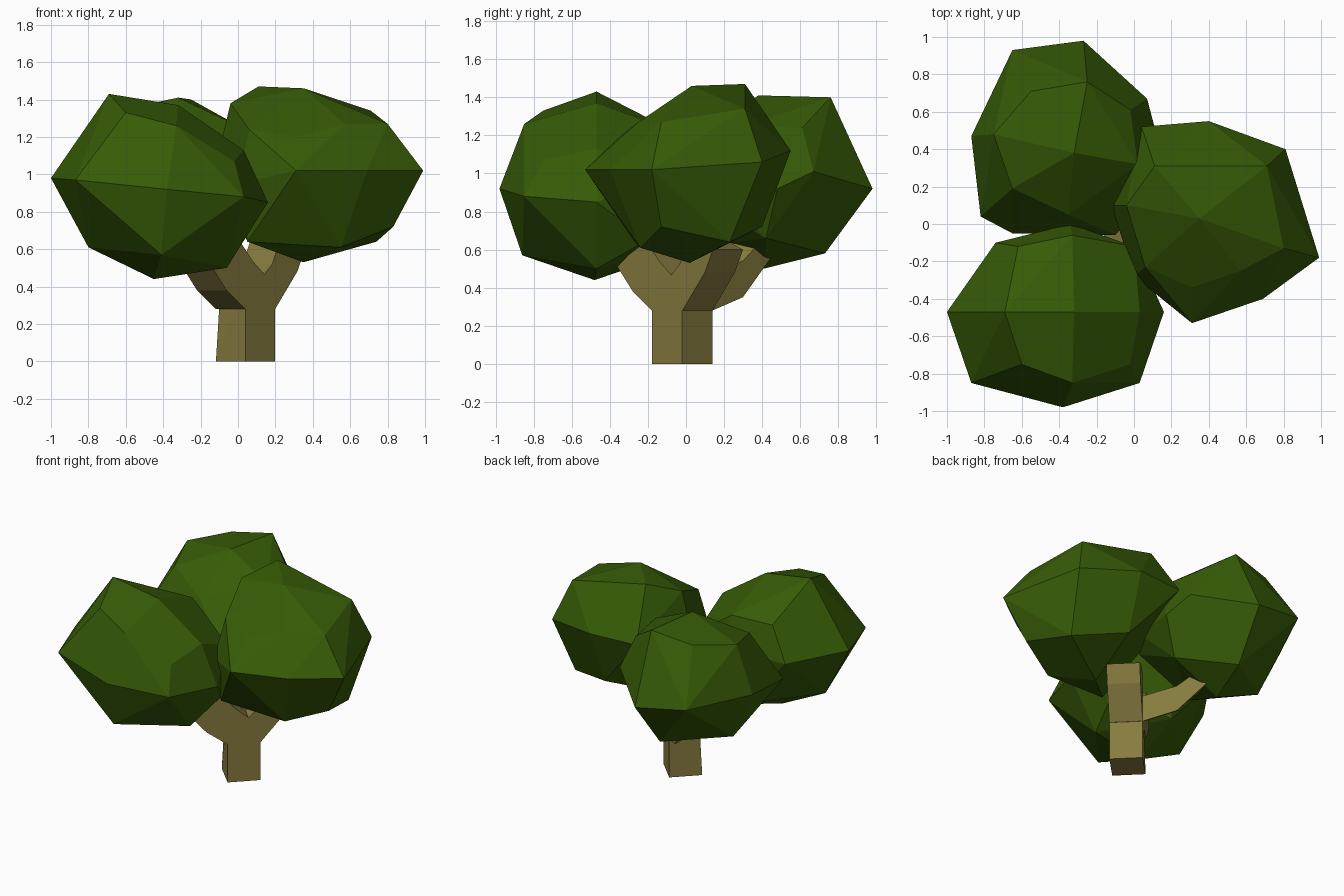
import bpy, bmesh, math
from mathutils import Vector

if "Cube" in bpy.data.objects:
    bpy.data.objects.remove(bpy.data.objects["Cube"])


def material(name, color):
    m = bpy.data.materials.new(name)
    m.diffuse_color = (*color, 1)
    m.use_nodes = True
    m.node_tree.nodes["Principled BSDF"].inputs["Base Color"].default_value = m.diffuse_color
    return m


LEAF = material("leaf_green", (0.038, 0.105, 0.002))
BARK = material("bark_brown", (0.24, 0.2, 0.05))


def finish(name, bm, mat):
    bmesh.ops.recalc_face_normals(bm, faces=bm.faces[:])
    me = bpy.data.meshes.new(name)
    bm.to_mesh(me)
    bm.free()
    me.materials.append(mat)
    ob = bpy.data.objects.new(name, me)
    bpy.context.collection.objects.link(ob)


def hull(name, points, mat, flat=8):
    """Faceted convex solid around the key points, nearly flat triangles merged."""
    bm = bmesh.new()
    for p in points:
        bm.verts.new(p)
    bmesh.ops.convex_hull(bm, input=bm.verts[:])
    bmesh.ops.delete(bm, geom=[v for v in bm.verts if not v.link_faces], context='VERTS')
    bmesh.ops.dissolve_limit(bm, angle_limit=math.radians(flat),
                             verts=bm.verts[:], edges=bm.edges[:])
    finish(name, bm, mat)


# Front left crown: middle row, then front row, then lower-sloping back row
hull("crown_front_left", [
    (-.69, -.47, 1.43), (-.32, -.47, 1.37), (.03, -.47, 1.13), (.16, -.47, .85),
    (-.06, -.47, .50), (-.45, -.48, .44), (-.80, -.48, .61), (-1, -.47, .98),
    (-.60, -.75, 1.33), (-.33, -.85, 1.26), (-.02, -.75, 1.07), (-.38, -.98, .92),
    (-.87, -.85, .97), (.03, -.85, .88), (-.41, -.86, .57), (.04, -.47, .64),
    (-.62, -.12, 1.20), (-.33, -.06, 1.22), (-.34, 0, 1.0), (-.74, -.10, .95),
    (0, -.12, .98), (-.41, -.10, .57), (.02, -.2, .65)], LEAF)

# Right crown
hull("crown_right", [
    (.99, -.18, 1.02), (.31, -.53, 1.02), (.69, -.40, 1.02), (.80, -.13, 1.27),
    (.71, .31, 1.34), (.81, .40, 1.06), (.40, .55, 1.12), (.57, -.25, 1.27),
    (.35, .03, 1.46), (.11, .31, 1.47), (.06, -.23, 1.24), (-.04, .10, 1.38),
    (.31, -.34, 1.20), (.04, .52, 1.12), (-.12, .10, 1.05), (0, -.28, .95),
    (.35, .02, .53), (.83, -.13, .72), (.74, .23, .64), (.05, -.27, .64),
    (.55, -.24, .61), (.38, .40, .72)], LEAF)

# Back left crown
hull("crown_back_left", [
    (-.25, .76, 1.40), (-.32, .38, 1.41), (-.27, .98, .92), (.07, .67, 1.01),
    (-.02, .61, 1.24), (-.55, .71, 1.35), (-.65, .93, .98), (-.87, .47, .98),
    (-.75, .48, 1.32), (-.82, .04, .92), (-.65, -.05, .90), (-.10, -.06, .93),
    (.12, .48, .92), (-.65, .19, 1.27), (.02, .32, 1.25), (-.35, .05, 1.17),
    (.02, .08, .98), (-.38, .41, .50), (-.30, .73, .58), (-.70, .45, .62),
    (0, .42, .66), (-.40, .10, .62)], LEAF)

# Trunk: square post turned 45 degrees, its left corner leaning in slightly
AXIS = Vector((.04, -.02, 0))
R = .158
H = R / math.sqrt(2)
corners = [(.04 + R * math.cos(i * math.pi / 2), -.02 + R * math.sin(i * math.pi / 2))
           for i in range(4)]
hull("trunk", [(x, y, 0) for x, y in corners]
     + [(max(x, -.09), y, .28) for x, y in corners]
     + [(max(x, -.09), y, .46) for x, y in corners], BARK, 1)


def branch(name, dx, dy, profile, far=1, lift=0):
    """Side profile (distance from trunk axis, height) extruded across the trunk's width;
    far and lift pull in and raise one side."""
    d = Vector((dx, dy, 0)).normalized()
    side = Vector((-d.y, d.x, 0)) * H
    bm = bmesh.new()
    rows = [[bm.verts.new(AXIS + d * s + Vector((0, 0, z + up)) + side * k)
             for s, z in profile] for k, up in ((-1, 0), (far, lift))]
    for row in rows:
        bm.faces.new(row)
    n = len(profile)
    for i in range(n):
        j = (i + 1) % n
        bm.faces.new((rows[0][i], rows[0][j], rows[1][j], rows[1][i]))
    finish(name, bm, BARK)


# Branches: each grows straight out of one trunk face and bends upward
branch("branch_front_left", -1, -1,
       [(0, .28), (.113, .28), (.255, .38), (.37, .51), (.17, .66), (.06, .54), (-.05, .45)])
branch("branch_right", 1, 1,
       [(0, .28), (.113, .28), (.28, .48), (.34, .60), (.16, .67), (.09, .52), (0, .44)])
branch("branch_back_left", -1, 1,
       [(0, .28), (.113, .28), (.34, .35), (.55, .56), (.48, .65), (.34, .54), (.1, .47), (0, .46)],
       far=.1, lift=.07)
